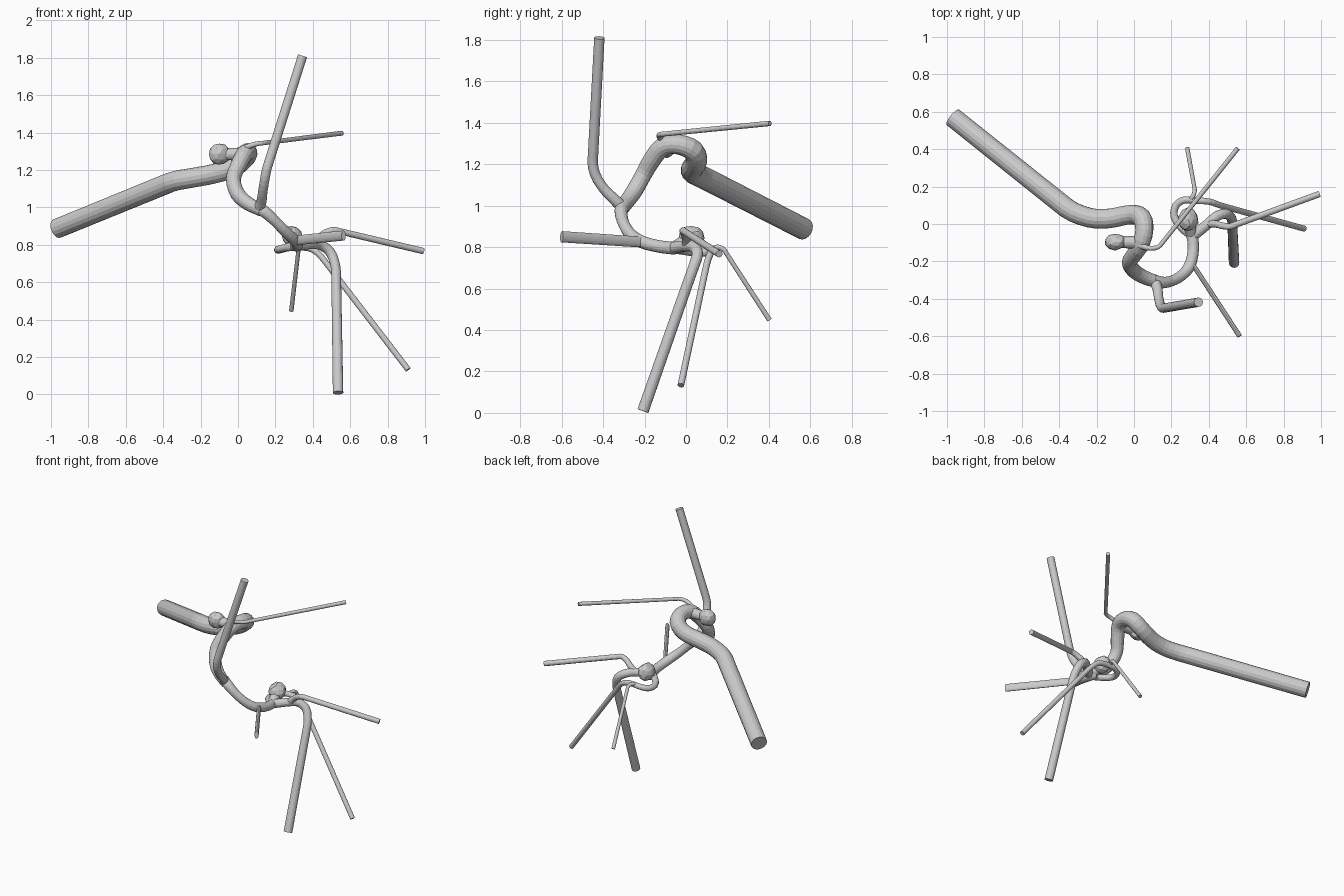
import bpy, bmesh, math, random
from mathutils import Vector

random.seed(4)
SIDES = 16


def vessel(name, pts, flat=1.0, steps=3):
    """Smooth capped tube through (x, y, z, radius); long end runs stay straight."""
    P = [Vector(p[:3]) for p in pts]
    R = [p[3] for p in pts]
    n = len(P)
    T = [(P[min(i + 1, n - 1)] - P[max(i - 1, 0)]).normalized() for i in range(n)]
    path = []
    for i in range(n - 1):
        a, b = P[i], P[i + 1]
        L = (b - a).length
        k = 1 if L > 0.25 else steps
        for j in range(k):
            t = j / k
            q = (a * (2*t**3 - 3*t**2 + 1) + T[i] * L * (t**3 - 2*t**2 + t)
                 + b * (3*t**2 - 2*t**3) + T[i + 1] * L * (t**3 - t**2))
            path.append((q, R[i] + (R[i + 1] - R[i]) * t))
    path.append((P[-1], R[-1]))

    bm = bmesh.new()
    rings, up = [], Vector((0.01, 0.02, 1))
    for i, (q, r) in enumerate(path):
        d = (path[min(i + 1, len(path) - 1)][0] - path[max(i - 1, 0)][0]).normalized()
        up = (up - d * up.dot(d)).normalized()
        side = d.cross(up)
        ring = []
        for s in range(SIDES):
            a = 2 * math.pi * s / SIDES
            ring.append(bm.verts.new(q + up * r * math.cos(a) + side * r * flat * math.sin(a)))
        rings.append(ring)
    for A, B in zip(rings, rings[1:]):
        for s in range(SIDES):
            e = (s + 1) % SIDES
            bm.faces.new((A[s], A[e], B[e], B[s]))
    bm.faces.new(rings[0][::-1])
    bm.faces.new(rings[-1])
    finish(name, bm)


def bulge(name, centre, size):
    """Slightly lumpy faceted sac."""
    bm = bmesh.new()
    bmesh.ops.create_icosphere(bm, subdivisions=2, radius=1)
    for v in bm.verts:
        k = random.uniform(0.93, 1.06)
        v.co = Vector(centre) + Vector([c * s * k for c, s in zip(v.co, size)])
    finish(name, bm)


def finish(name, bm):
    bmesh.ops.recalc_face_normals(bm, faces=bm.faces)
    me = bpy.data.meshes.new(name)
    bm.to_mesh(me)
    bm.free()
    bpy.context.collection.objects.link(bpy.data.objects.new(name, me))


# Main trunk: straight inlet, then the S-shaped bend
vessel("main_vessel", [
    (-.968, .57, .887, .053), (-.36, .085, 1.135, .054), (-.235, .033, 1.16, .053),
    (-.13, .03, 1.18, .053), (-.02, .05, 1.215, .052), (.04, .035, 1.265, .052),
    (.055, -.035, 1.295, .048), (.035, -.11, 1.285, .046), (0, -.165, 1.22, .043),
    (-.025, -.205, 1.15, .04), (0, -.25, 1.07, .04), (.055, -.285, 1.02, .037),
    (.125, -.31, .985, .034)])

# Continuation to the lower junction
vessel("middle_vessel", [
    (.10, -.30, 1.0, .034), (.145, -.313, .975, .032), (.2, -.305, .925, .028),
    (.255, -.275, .87, .029), (.297, -.225, .83, .031), (.317, -.14, .805, .03),
    (.31, -.06, .795, .031), (.29, -.02, .795, .025)])

# Sacs with their necks
bulge("upper_sac", (-.10, -.095, 1.285), (.058, .045, .058))
vessel("upper_sac_neck", [(-.09, -.095, 1.285, .03), (.03, -.10, 1.285, .036)])
bulge("lower_sac", (.29, .025, .845), (.055, .065, .058))
vessel("lower_sac_neck", [(.29, .02, .84, .035), (.31, -.06, .795, .03)])

# Upper branches
vessel("upper_thin_branch", [
    (.03, -.115, 1.315, .016), (.09, -.13, 1.338, .013), (.14, -.115, 1.345, .012),
    (.555, .405, 1.397, .013)])
vessel("upright_branch", [
    (.11, -.305, .99, .03), (.125, -.345, 1.03, .027), (.132, -.395, 1.08, .025),
    (.143, -.438, 1.15, .025), (.158, -.45, 1.22, .025), (.345, -.418, 1.81, .025)])

# Flattened branch toward the front
vessel("front_branch", [
    (.30, -.19, .82, .022), (.33, -.24, .826, .026), (.565, -.60, .85, .027)], flat=.5)

# Loop behind the lower sac and its two outlets
vessel("loop_branch", [
    (.31, -.06, .795, .026), (.255, -.02, .785, .021), (.215, .04, .775, .02),
    (.225, .10, .775, .02), (.27, .128, .785, .019), (.33, .125, .788, .018),
    (.40, .12, .775, .017), (.46, .10, .718, .016), (.91, -.025, .133, .016)])
vessel("back_thin_branch", [
    (.30, .125, .79, .014), (.318, .155, .80, .012), (.325, .185, .785, .011),
    (.285, .403, .448, .012)])

# Right-hand fork
vessel("lower_branch", [
    (.305, -.07, .795, .03), (.345, -.04, .80, .028), (.395, .0, .805, .027),
    (.44, .04, .80, .027), (.49, .055, .765, .027), (.518, .035, .70, .026),
    (.525, .01, .63, .026), (.535, -.208, .009, .028)])
vessel("right_branch", [
    (.395, .0, .805, .022), (.435, .0, .84, .019), (.475, -.01, .868, .018),
    (.52, -.012, .878, .017), (.99, .16, .767, .017)])
